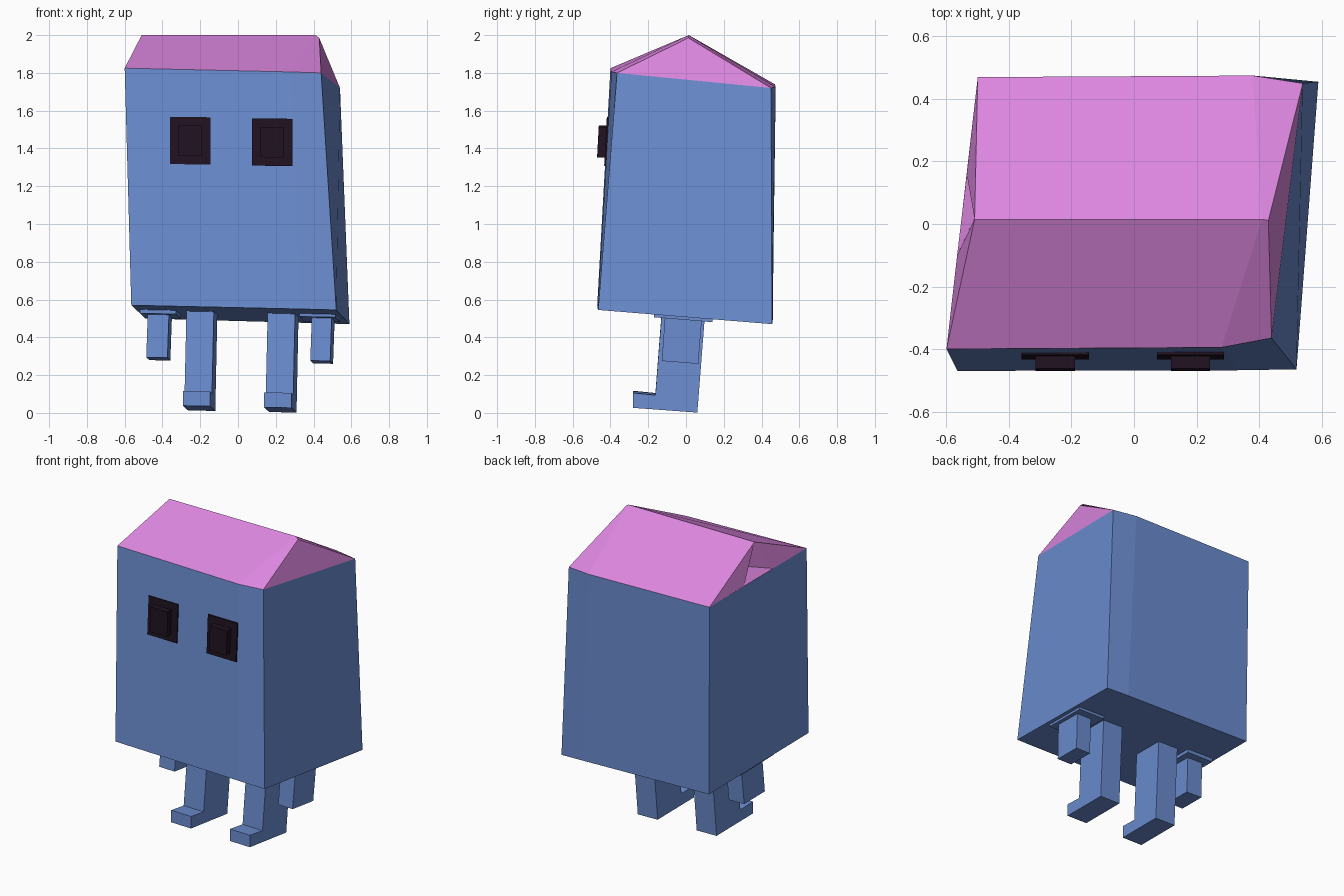
import bpy, bmesh
from mathutils import Vector

if "Cube" in bpy.data.objects:
    bpy.data.objects.remove(bpy.data.objects["Cube"])


def material(name, rgb):
    m = bpy.data.materials.new(name)
    m.diffuse_color = (*rgb, 1)
    m.use_nodes = True
    m.node_tree.nodes["Principled BSDF"].inputs["Base Color"].default_value = m.diffuse_color
    return m


BLUE = material("blue", (0.15, 0.27, 0.64))
PINK = material("pink", (0.72, 0.24, 0.74))
DARK = material("dark", (0.014, 0.006, 0.014))


def build(name, verts, faces, mat):
    mesh = bpy.data.meshes.new(name)
    mesh.from_pydata([tuple(v) for v in verts], [], faces)
    bm = bmesh.new()
    bm.from_mesh(mesh)
    bmesh.ops.recalc_face_normals(bm, faces=bm.faces)
    bm.to_mesh(mesh)
    bm.free()
    mesh.materials.append(mat)
    ob = bpy.data.objects.new(name, mesh)
    bpy.context.collection.objects.link(ob)
    return ob


def loft(name, a, b, mat):
    """Close a solid between two matching loops."""
    n = len(a)
    sides = [(i, (i + 1) % n, n + (i + 1) % n, n + i) for i in range(n)]
    return build(name, a + b, sides + [tuple(range(n)), tuple(range(n, 2 * n))], mat)


def extrude_profile(name, profile, cx, width, mat):
    """Extrude a (y, z) profile across x, following the body's twist and roll."""
    def side(x):
        return [Vector((x + 0.08 * y + 0.015 * (z < 0.3) * -0.5, y, z - 0.02 * x)) for y, z in profile]
    return loft(name, side(cx - width / 2), side(cx + width / 2), mat)


# Body: slightly twisted block, with a soft fold near the right side
bottom = [(-0.565, -0.47, 0.57), (0.33, -0.468, 0.55), (0.52, -0.465, 0.545),
          (0.59, 0.455, 0.47), (0.43, 0.458, 0.475), (-0.49, 0.46, 0.50)]
top = [(-0.60, -0.40, 1.825), (0.28, -0.395, 1.805), (0.44, -0.365, 1.80),
       (0.54, 0.45, 1.72), (0.38, 0.475, 1.725), (-0.50, 0.47, 1.74)]
loft("body", bottom, top, BLUE)

# Roof: hipped ridge with a small dent in the left end
extra = [(-0.51, 0.015, 2.0), (0.41, 0.015, 2.0), (0.43, 0.012, 1.985),
         (-0.566, -0.10, 1.796), (-0.535, 0.16, 1.77), (-0.49, 0.06, 1.85)]
build("roof", top + extra,
      [(0, 1, 7, 6), (1, 2, 8, 7), (2, 3, 8), (3, 4, 7, 8), (4, 5, 6, 7),
       (0, 6, 9), (9, 6, 11), (11, 6, 10), (10, 6, 5), (9, 11, 10),
       (0, 9, 10, 5, 4, 3, 2, 1)], PINK)

# Legs with toes, short arms and their thin sockets
leg = [(-0.128, 0.54), (-0.162, 0.10), (-0.28, 0.112), (-0.28, 0.033),
       (0.06, 0.008), (0.10, 0.52)]
arm = [(-0.11, 0.54), (-0.128, 0.285), (0.065, 0.27), (0.085, 0.52)]
socket = [(-0.17, 0.54), (-0.17, 0.517), (0.14, 0.491), (0.14, 0.52)]
for side, leg_x, arm_x, socket_x in (("left", -0.19, -0.412, -0.41), ("right", 0.24, 0.453, 0.435)):
    extrude_profile(side + "_leg", leg, leg_x, 0.145, BLUE)
    extrude_profile(side + "_arm", arm, arm_x, 0.105 if arm_x > 0 else 0.112, BLUE)
    extrude_profile(side + "_arm_socket", socket, socket_x, 0.19, BLUE)


def face_box(name, cx, cz, w, h, y0, y1):
    """Box tilted to lie along the front face."""
    def loop(y):
        return [(cx + sx * w / 2, y + 0.055 * sz * h / 2, cz + sz * h / 2 - 0.01 * sx * w / 2)
                for sx, sz in ((-1, -1), (1, -1), (1, 1), (-1, 1))]
    return loft(name, loop(y0), loop(y1), DARK)


# Eyes: thin plate plus raised pupil
for side, x, z in (("left", -0.252, 1.441), ("right", 0.181, 1.433)):
    face_box(side + "_eye", x, z, 0.215, 0.25, -0.426, -0.40)
    face_box(side + "_pupil", x, z, 0.125, 0.16, -0.466, -0.42)
